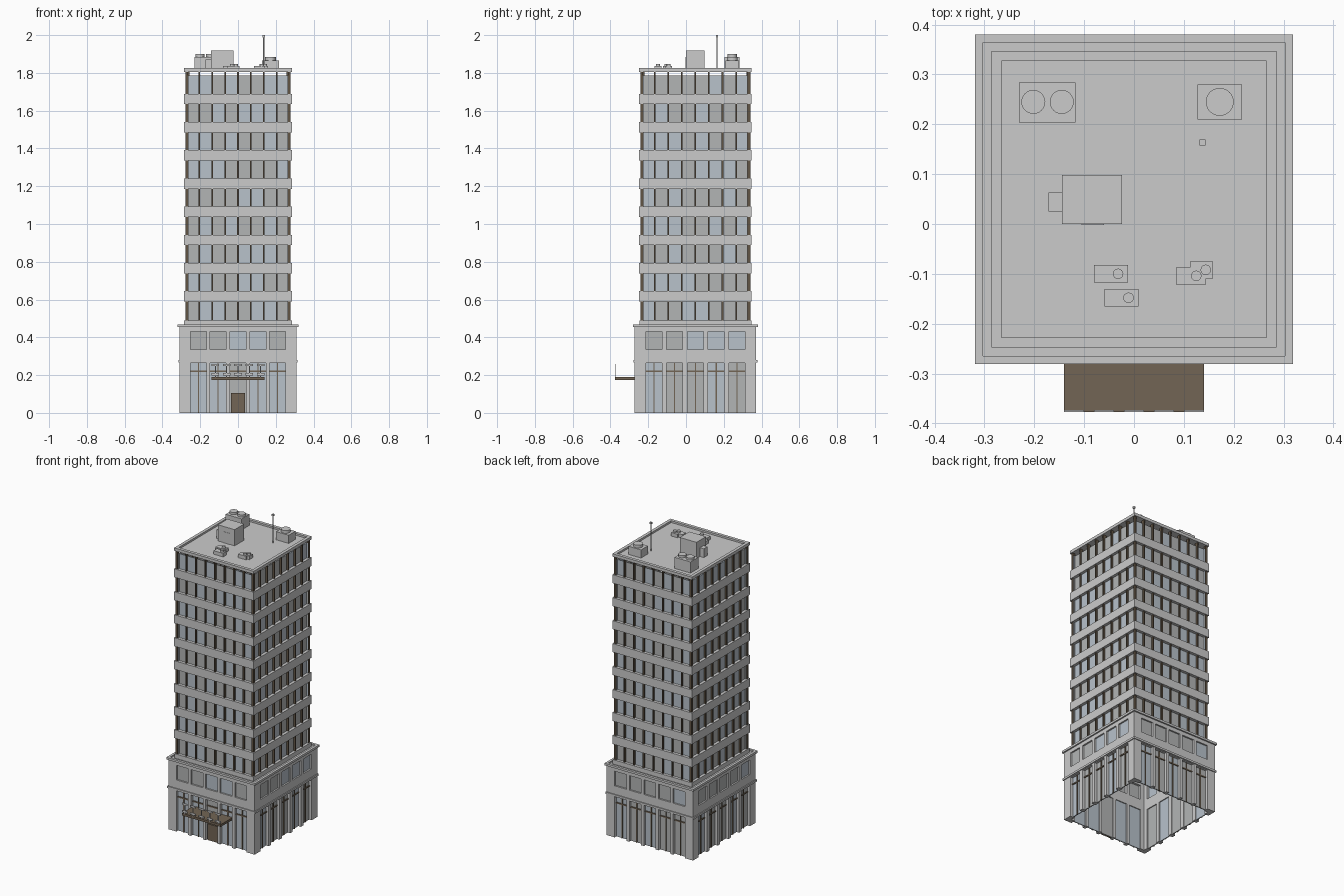
import bpy, bmesh, random
from mathutils import Matrix, Vector

if "Cube" in bpy.data.objects:
    bpy.data.objects.remove(bpy.data.objects["Cube"])

random.seed(4)
CY, E = 0.05, 0.0115          # building centre in y, extra half depth of the plan
parts, mats = {}, {}


def mesh(name):
    return parts.setdefault(name, bmesh.new())


def box(name, x0, x1, y0, y1, z0, z1):
    m = Matrix.Translation(((x0 + x1) / 2, (y0 + y1) / 2, (z0 + z1) / 2))
    m = m @ Matrix.Diagonal((abs(x1 - x0), abs(y1 - y0), abs(z1 - z0), 1))
    bmesh.ops.create_cube(mesh(name), size=1, matrix=m)


def cyl(name, x, y, r, z0, z1, n=24):
    bmesh.ops.create_cone(mesh(name), cap_ends=True, segments=n, radius1=r, radius2=r,
                          depth=z1 - z0, matrix=Matrix.Translation((x, y, (z0 + z1) / 2)))


def panel(name, side, u0, u1, d0, d1, z0, z1):
    """Box on one facade: u runs along it, d is the distance outward."""
    if side in "FB":
        s = -1 if side == "F" else 1
        box(name, u0, u1, CY + s * (d0 + E), CY + s * (d1 + E), z0, z1)
    else:
        s = -1 if side == "L" else 1
        box(name, s * d0, s * d1, CY + u0, CY + u1, z0, z1)


def ring(name, d0, d1, z0, z1):
    """Rectangular mitred ring, inner distance d0, outer distance d1."""
    bm = mesh(name)
    loops = []
    for d, z in ((d0, z0), (d1, z0), (d1, z1), (d0, z1)):
        loops.append([bm.verts.new((sx * d, CY + sy * (d + E), z))
                      for sx, sy in ((-1, -1), (1, -1), (1, 1), (-1, 1))])
    for a in range(4):
        p, q = loops[a], loops[(a + 1) % 4]
        for i in range(4):
            j = (i + 1) % 4
            bm.faces.new((p[i], p[j], q[j], q[i]))


def glass():
    return random.choice(("blue_window_panes", "grey_window_panes"))


# Podium: continuous bands, cornice and sunken terrace
ring("podium_wall", 0.28, 0.31, 0.265, 0.335)
ring("podium_wall", 0.28, 0.31, 0.43, 0.456)
ring("podium_ledge", 0.30, 0.316, 0.268, 0.281)
ring("podium_cornice", 0.303, 0.319, 0.454, 0.468)
ring("podium_terrace", 0.25, 0.305, 0.450, 0.460)

for side in "FBLR":
    deep = side in "LR"
    half = 0.31 + (E if deep else 0)
    step = 0.11 if deep else 0.105
    w = 0.0425
    centres = [(i - 2) * step for i in range(5)]
    # Piers between the openings, on both storeys
    edges = [-half] + [c + s * w for c in centres for s in (-1, 1)] + [half]
    for a, b in zip(edges[::2], edges[1::2]):
        panel("podium_piers", side, a, b, 0.28, 0.31, 0, 0.265)
        panel("podium_piers", side, a, b, 0.28, 0.31, 0.335, 0.43)
    for i, c in enumerate(centres):
        panel(glass(), side, c - w, c + w, 0.286, 0.292, 0, 0.265)
        panel(glass(), side, c - w, c + w, 0.295, 0.300, 0.335, 0.43)
        panel("shopfront_frames", side, c - w, c + w, 0.29, 0.297, 0.216, 0.224)
        if not (side == "F" and i == 2):
            panel("shopfront_frames", side, c - 0.003, c + 0.003, 0.29, 0.297, 0, 0.265)

    # Tower windows: eight bays on each of nine floors
    th = 0.275 + (E if deep else 0)
    bay = 2 * th / 8
    for k in range(9):
        z0, z1 = 0.485 + 0.1503 * k, 0.592 + 0.1493 * k
        for i in range(8):
            panel(glass(), side, -th + i * bay, -th + (i + 1) * bay, 0.262, 0.267, z0 - 0.002, z1)
    for i in range(1, 8):
        u = -th + i * bay
        panel("tower_mullions", side, u - 0.004, u + 0.004, 0.258, 0.279, 0.465, 1.81)

# Corner mullions
for sx in (-1, 1):
    for sy in (-1, 1):
        x, y = sx * 0.272, CY + sy * (0.272 + E)
        box("tower_mullions", x - 0.007, x + 0.007, y - 0.007, y + 0.007, 0.465, 1.81)

# Tower spandrel bands
ring("spandrel_bands", 0.25, 0.285, 0.46, 0.488)
for k in range(8):
    z = 0.589 + 0.1493 * k
    ring("spandrel_bands", 0.25, 0.286, z, z + 0.055)

# Roof slab and parapet
box("roof_slab", -0.27, 0.27, CY - 0.27 - E, CY + 0.27 + E, 1.806, 1.813)
ring("roof_parapet", 0.266, 0.286, 1.806, 1.825)

# Entrance door, canopy and the rail on the canopy edge
box("entrance_door", -0.037, 0.037, -0.262, -0.25, 0, 0.105)
box("entrance_canopy", -0.14, 0.14, -0.377, -0.255, 0.175, 0.190)
for i in range(5):
    x = -0.12 + 0.06 * i
    box("canopy_rail", x - 0.003, x + 0.003, -0.377, -0.373, 0.188, 0.256)
    box("canopy_rail", x - 0.02, x + 0.02, -0.377, -0.373, 0.247, 0.258)
    box("canopy_rail", x - 0.02, x + 0.02, -0.377, -0.373, 0.198, 0.21)

# Roof stair house with side cabinet and door
R = 1.81
box("stair_house", -0.144, -0.024, 0, 0.098, R, 1.918)
box("stair_house_cabinet", -0.172, -0.143, 0.025, 0.063, R, 1.87)
box("stair_house_door", -0.105, -0.06, -0.002, 0.002, R, 1.885)

# Large cooling units
box("cooling_unit_left", -0.231, -0.117, 0.204, 0.284, R, 1.885)
for x in (-0.202, -0.145):
    cyl("cooling_unit_left_fans", x, 0.245, 0.024, 1.88, 1.899)
box("cooling_unit_right", 0.127, 0.217, 0.21, 0.28, R, 1.866)
cyl("cooling_unit_right_fan", 0.172, 0.245, 0.028, 1.86, 1.884)

# Small vents
for x0, x1, y0, y1, cx, cy in ((-0.08, -0.012, -0.117, -0.082, -0.032, -0.1),
                               (-0.059, 0.009, -0.166, -0.13, -0.011, -0.148),
                               (0.085, 0.143, -0.122, -0.086, 0.125, -0.104),
                               (0.113, 0.158, -0.11, -0.074, 0.144, -0.092)):
    box("roof_vents", x0, x1, y0, y1, R, 1.836)
    cyl("roof_vent_caps", cx, cy, 0.0105, 1.83, 1.848, 16)

# Antenna
cyl("antenna_mast", 0.137, 0.164, 0.0035, R, 1.99, 8)
box("antenna_tip", 0.131, 0.143, 0.158, 0.17, 1.988, 2.0)

# Create the objects, colouring the non-grey ones
brown, dark = (0.17, 0.13, 0.09, 1), (0.12, 0.09, 0.06, 1)
colours = {"blue_window_panes": (0.48, 0.54, 0.60, 1), "grey_window_panes": (0.45, 0.46, 0.46, 1),
           "tower_mullions": dark, "shopfront_frames": brown,
           "entrance_door": brown, "entrance_canopy": brown}
for name, bm in parts.items():
    bmesh.ops.recalc_face_normals(bm, faces=bm.faces)
    me = bpy.data.meshes.new(name)
    bm.to_mesh(me)
    bm.free()
    ob = bpy.data.objects.new(name, me)
    bpy.context.collection.objects.link(ob)
    if name in colours:
        mat = bpy.data.materials.new(name + "_colour")
        mat.diffuse_color = colours[name]
        mat.use_nodes = True
        mat.node_tree.nodes["Principled BSDF"].inputs["Base Color"].default_value = mat.diffuse_color
        me.materials.append(mat)
